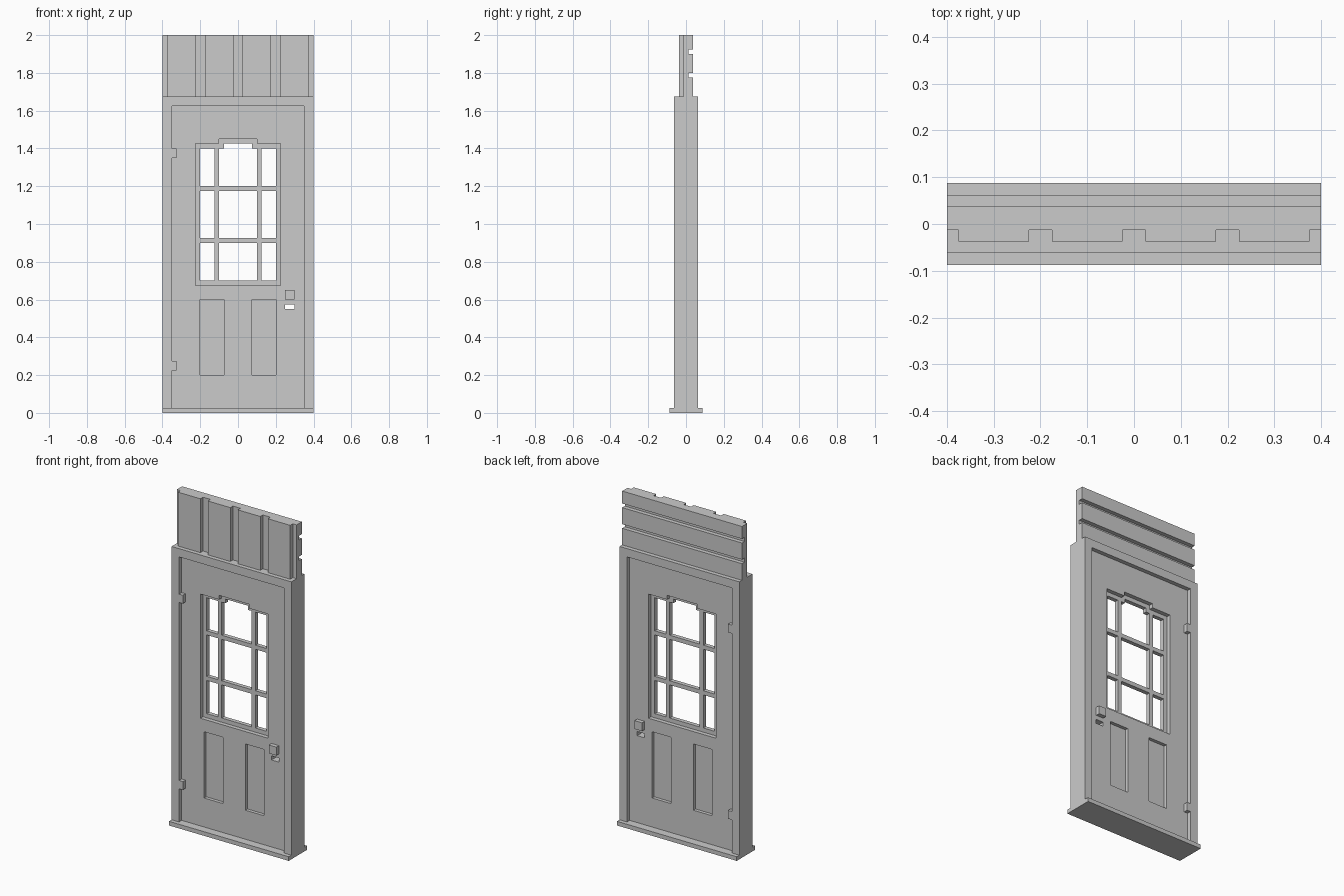
import bpy, bmesh

if "Cube" in bpy.data.objects:
    bpy.data.objects.remove(bpy.data.objects["Cube"])


def link(name, bm):
    bmesh.ops.recalc_face_normals(bm, faces=bm.faces[:])
    me = bpy.data.meshes.new(name)
    bm.to_mesh(me)
    bm.free()
    ob = bpy.data.objects.new(name, me)
    bpy.context.scene.collection.objects.link(ob)
    return ob


def box(name, x, y, z):
    bm = bmesh.new()
    bmesh.ops.create_cube(bm, size=1)
    for v in bm.verts:
        for i, (a, b) in enumerate((x, y, z)):
            v.co[i] = a if v.co[i] < 0 else b
    return link(name, bm)


def prism(name, points, y0, y1):
    # extrude an x/z outline along y
    bm = bmesh.new()
    face = bm.faces.new([bm.verts.new((x, y0, z)) for x, z in points])
    ext = bmesh.ops.extrude_face_region(bm, geom=[face])["geom"]
    for v in ext:
        if isinstance(v, bmesh.types.BMVert):
            v.co.y = y1
    return link(name, bm)


def cut(ob, cutter):
    mod = ob.modifiers.new("cut", "BOOLEAN")
    mod.operation = "DIFFERENCE"
    mod.solver = "EXACT"
    mod.object = cutter
    bpy.context.view_layer.objects.active = ob
    bpy.ops.object.modifier_apply(modifier=mod.name)
    bpy.data.objects.remove(cutter)


def stepped(half, bump, bottom, top, rise):
    # rectangle with a raised middle step at the top
    return [(-half, bottom), (half, bottom), (half, top), (bump, top),
            (bump, top + rise), (-bump, top + rise), (-bump, top), (-half, top)]


FACE, FRAME, WEB = 0.0375, 0.0625, 0.0125   # half depths
THROUGH = (-0.2, 0.2)

# Threshold and door frame
box("threshold", (-0.4, 0.4), (-0.0875, 0.0875), (0, 0.025))
prism("door_frame", [(-0.4, 0.025), (-0.35, 0.025), (-0.35, 1.625), (0.35, 1.625),
                     (0.35, 0.025), (0.4, 0.025), (0.4, 1.675), (-0.4, 1.675)],
      -FRAME, FRAME)

# Door slab with recesses on both faces
door = box("door", (-0.35, 0.35), (-FACE, FACE), (0.025, 1.625))
for s in (-1, 1):
    cut(door, prism("window_recess", stepped(0.225, 0.1, 0.675, 1.425, 0.025),
                    *sorted((s * WEB, s * 0.2))))
    for x in ((-0.2, -0.075), (0.075, 0.2)):
        cut(door, box("panel_recess", x, sorted((s * 0.0175, s * 0.2)), (0.2, 0.6)))

# Window panes, leaving the glazing bars
for z in ((0.7, 0.9), (0.925, 1.175), (1.2, 1.4)):
    for x in ((-0.2, -0.125), (0.125, 0.2)):
        cut(door, box("side_pane", x, THROUGH, z))
    if z[1] < 1.4:
        cut(door, box("middle_pane", (-0.1, 0.1), THROUGH, z))
    else:
        cut(door, prism("top_pane", stepped(0.1, 0.075, *z, 0.025), *THROUGH))

# Keyhole slot
cut(door, box("keyhole", (0.25, 0.3), THROUGH, (0.55, 0.575)))

# Knobs and hinges on both faces
for s, side in ((-1, "front"), (1, "back")):
    y = sorted((s * FACE, s * FRAME))
    box("knob_" + side, (0.25, 0.3), y, (0.6, 0.65))
    for z, level in ((0.225, "lower"), (1.35, "upper")):
        box(f"hinge_{side}_{level}", (-0.35, -0.325), y, (z, z + 0.05))

# Wall cladding above: vertical grooves in front, horizontal at the back
wall = box("upper_wall", (-0.4, 0.4), (-FACE, FACE), (1.675, 2))
for i in range(-2, 3):
    cut(wall, box("front_groove", (i * 0.2 - 0.025, i * 0.2 + 0.025),
                  (-0.2, -WEB), (1.6, 2.1)))
for z in (1.775, 1.9):
    cut(wall, box("back_groove", (-0.5, 0.5), (WEB, 0.2), (z, z + 0.025)))
